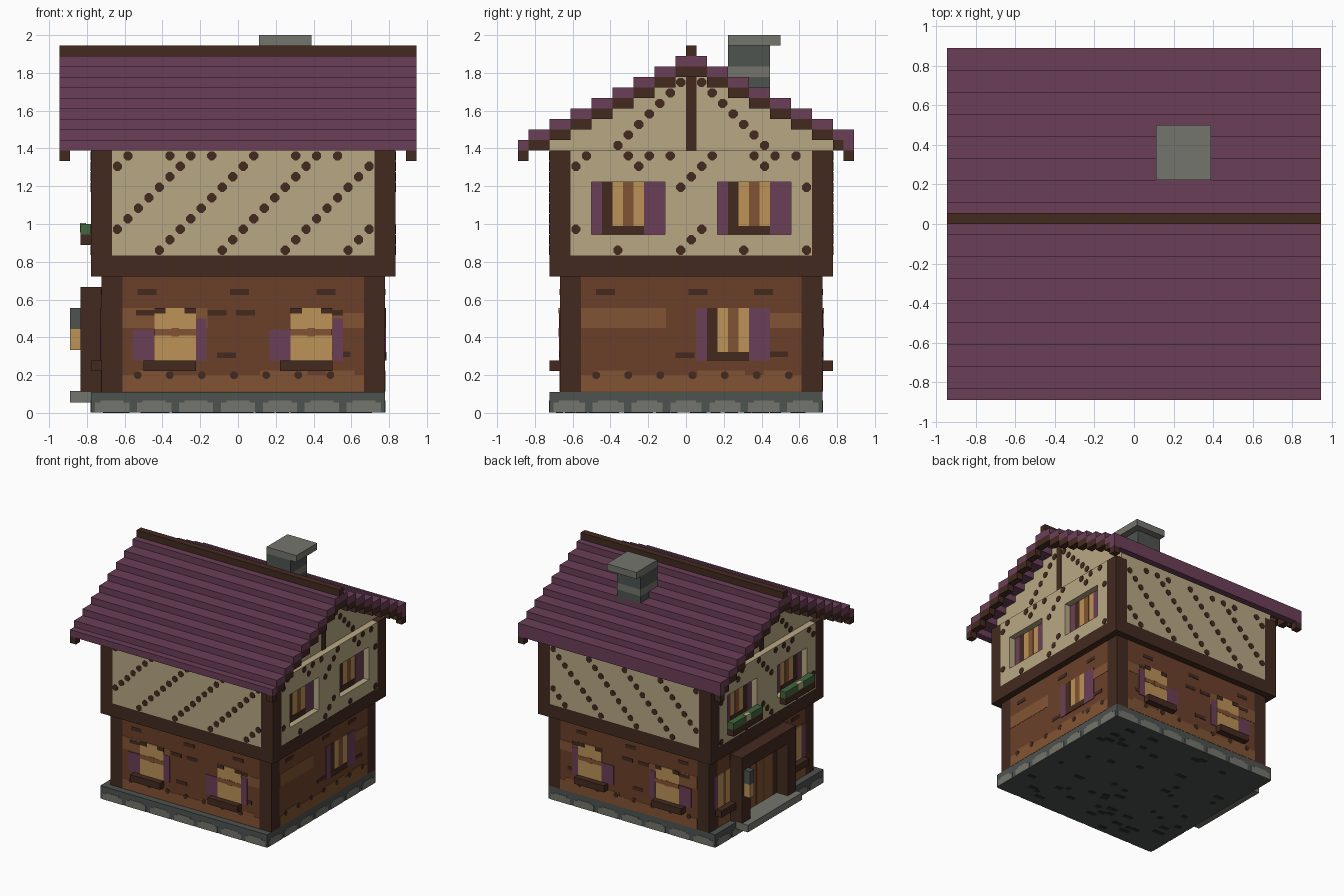
import bpy, bmesh, math, random
from mathutils import Vector

if "Cube" in bpy.data.objects:
    bpy.data.objects.remove(bpy.data.objects["Cube"], do_unlink=True)
random.seed(4)
U = 1 / 18  # grid unit of the whole house


def material(name, hex_code):
    rgb = [int(hex_code[i:i + 2], 16) / 255 for i in (0, 2, 4)]
    col = [c / 12.92 if c < 0.04045 else ((c + 0.055) / 1.055) ** 2.4 for c in rgb] + [1]
    m = bpy.data.materials.new(name)
    m.use_nodes = True
    m.diffuse_color = col
    bsdf = m.node_tree.nodes["Principled BSDF"]
    bsdf.inputs["Base Color"].default_value = col
    bsdf.inputs["Roughness"].default_value = 0.9
    return m


PURPLE = material("plum_tile", "6B3F58")
DARK = material("dark_timber", "442A20")
MID = material("brown_log", "6B402A")
LIGHT = material("light_wood", "825433")
TAN = material("plaster", "B9A984")
AMBER = material("lit_glass", "BC9257")
SLATE = material("dark_stone", "4D5350")
STONE = material("light_stone", "74756C")
GREEN = material("leaf_green", "43663C")
COAL = material("charcoal_stone", "30312E")


def finish(name, bm, mat):
    bmesh.ops.recalc_face_normals(bm, faces=bm.faces)
    me = bpy.data.meshes.new(name)
    bm.to_mesh(me)
    bm.free()
    me.materials.append(mat)
    ob = bpy.data.objects.new(name, me)
    bpy.context.collection.objects.link(ob)
    return ob


def boxes(name, mat, items):
    """One object made from boxes given as x0, x1, y0, y1, z0, z1."""
    bm = bmesh.new()
    for x0, x1, y0, y1, z0, z1 in items:
        vs = bmesh.ops.create_cube(bm, size=1)["verts"]
        for v in vs:
            v.co = Vector(((x0 + x1) / 2 + v.co.x * (x1 - x0), (y0 + y1) / 2 + v.co.y * (y1 - y0),
                           (z0 + z1) / 2 + v.co.z * (z1 - z0)))
    return finish(name, bm, mat)


def on_wall(wall, a0, a1, z0, z1, d=0.003):
    """Box standing d out of a wall; wall = (axis, position, outward sign)."""
    axis, pos, s = wall
    lo, hi = sorted((pos - s * 0.002, pos + s * d))
    return (lo, hi, a0, a1, z0, z1) if axis == "x" else (a0, a1, lo, hi, z0, z1)


def dots(name, mat, wall, points, r=0.026, d=0.004):
    """Thin octagonal plates set on a wall."""
    axis, pos, s = wall
    bm = bmesh.new()
    for a, z in points:
        ring = []
        for depth in (0, d):
            p = pos + s * depth
            loop = []
            for k in range(8):
                t = math.pi / 8 + k * math.pi / 4
                b, h = a + r * math.cos(t), z + r * math.sin(t)
                loop.append(bm.verts.new((p, b, h) if axis == "x" else (b, p, h)))
            ring.append(loop)
        bm.faces.new(ring[0])
        bm.faces.new(ring[1])
        for k in range(8):
            n = (k + 1) % 8
            bm.faces.new((ring[0][k], ring[0][n], ring[1][n], ring[1][k]))
    finish(name, bm, mat)


# Stone base, with pale stones along its foot and dark spots below
boxes("stone_base", SLATE, [(-14*U, 14*U, -13*U, 13*U, 0.003, 2*U)])
base = {"front": ("y", -13*U, -1), "back": ("y", 13*U, 1), "right": ("x", 14*U, 1), "left": ("x", -14*U, -1)}
for side, w in base.items():
    half = (14 if w[0] == "y" else 13) * U
    edges = [-half + 2 * half * i / 7 for i in range(8)]
    boxes("base_stones_" + side, STONE,
          [on_wall(w, a + 0.02, b - 0.02, 0.003, 0.055) for a, b in zip(edges, edges[1:])]
          + [on_wall(w, a + 0.05, b - 0.05, 0.05, 0.066) for a, b in zip(edges, edges[1:])])
boxes("base_underside_spots", COAL, [(x, x + random.uniform(.03, .09), y, y + 0.035, 0, 0.005)
      for x, y in [(random.uniform(-.74, .65), random.uniform(-.7, .65)) for _ in range(55)]])


def posts(name, x0, x1, y0, y1, z0, z1):
    w = 2 * U
    boxes(name, DARK, [(x, x + w, y, y + w, z0, z1) for x in (x0, x1 - w) for y in (y0, y1 - w)])


# Lower storey: corner posts and log infill
LX0, LX1, LY0, LY1 = -13*U, 14*U, -12*U, 13*U
posts("lower_corner_posts", LX0, LX1, LY0, LY1, 2*U, 13*U)
boxes("log_walls", MID, [(LX0 + 2*U, LX1 - 2*U, LY0, LY1, 2*U, 13*U), (LX0, LX1, LY0 + 2*U, LY1 - 2*U, 2*U, 13*U)])
lower = {"front": ("y", LY0, -1), "back": ("y", LY1, 1), "right": ("x", LX1, 1), "left": ("x", LX0, -1)}
for side, w in lower.items():
    a0, a1 = (LX0 + 2*U, LX1 - 2*U) if w[0] == "y" else (LY0 + 2*U, LY1 - 2*U)
    strips = [(a0, a1, 0.113, 0.2), (a0 + .07, a0 + .25, 0.2, 0.225), (a1 - .55, a1 - .3, 0.2, 0.225),
              (a1 - .2, a1 - .05, 0.2, 0.225), (a0, a0 + .45, 0.45, 0.555), (a1 - .3, a1, 0.45, 0.53)]
    boxes("pale_logs_" + side, LIGHT, [on_wall(w, *s, 0.002) for s in strips])
    # Knots and chinks between the logs
    marks = [(a0 + .13, .64), (a0 + .62, .64), (a1 - .2, .64), (a0 + .55, .305), (a1 - .12, .31)]
    if w[0] == "y":
        marks += [(a, .53) for a in (a0 + .12, a0 + .5, a0 + .65, a1 - .16)]
    boxes("log_chinks_" + side, DARK, [on_wall(w, a - .05, a + .05, z - .015, z + .015) for a, z in marks])
    dots("log_knots_" + side, DARK, w, [(a0 + .08 + .17 * i, .2) for i in range(7)], 0.022)

# Front and back windows with shutters and projecting sills
for side in ("front", "back"):
    w = lower[side]
    for tag, c in (("a", -6*U), ("b", 7*U)):
        n = "%s_window_%s" % (side, tag)
        boxes(n + "_glass", AMBER, [on_wall(w, c - .11, c + .11, 5*U, 10*U, .006)])
        boxes(n + "_frame", LIGHT, [on_wall(w, c - .11, c + .11, .41, .445, .008),
                                    on_wall(w, c - .02, c + .02, .405, .45, .009)])
        boxes(n + "_lintel", DARK, [on_wall(w, c - .11, c - .05, .525, 10*U, .008),
                                    on_wall(w, c + .05, c + .11, .525, 10*U, .008)])
        boxes(n + "_shutters", PURPLE, [on_wall(w, c - 4*U, c - 2*U, 5*U, .44, .005),
                                        on_wall(w, c + 2*U, c + 3*U, 5*U, 9*U, .005)])
        boxes(n + "_sill", DARK, [on_wall(w, c - 3*U, c + 2*U, 4*U, 5*U, U)])


def tall_window(name, w, a, z):
    """Narrow shuttered window, seven units wide and five high, from corner a, z."""
    t, b = z + 5*U, z + U
    boxes(name + "_glass", AMBER, [on_wall(w, a + 2*U, a + 5*U, z, t, .004)])
    boxes(name + "_mullion", LIGHT, [on_wall(w, a + 3*U, a + 4*U, z, t, .006)])
    boxes(name + "_frame", DARK, [on_wall(w, a + U, a + 2*U, z, t, .005), on_wall(w, a + U, a + 5*U, z, b - .01, .008)])
    boxes(name + "_shutters", PURPLE, [on_wall(w, a, a + U, z, t, .005), on_wall(w, a + 5*U, a + 7*U, z, t, .005)])


tall_window("right_lower_window", lower["right"], U, 5*U)

# Entrance side: porch frame, door, step, lantern and two small windows
w = lower["left"]
PY0, PY1 = -5*U, 8*U
boxes("porch_frame", DARK, [(-15*U, LX0, PY0, PY0 + 2*U, 2*U, 10*U), (-15*U, LX0, PY1 - 2*U, PY1, 2*U, 10*U),
                            (-15*U, LX0, PY0, PY1, 10*U, 12*U)])
boxes("door", LIGHT, [on_wall(w, -2*U, 5*U, 2*U, 9*U, .006)])
boxes("door_surround", DARK, [on_wall(w, -3*U, -2*U, 2*U, 10*U, .008), on_wall(w, 5*U, 6*U, 2*U, 10*U, .008),
                              on_wall(w, -2*U, 5*U, 9*U, 10*U, .008)])
boxes("door_planks", MID, [on_wall(w, a, a + .015, 2*U, 9*U, .008) for a in (0, .09, .18)])
boxes("door_step", STONE, [(-16*U, LX0, PY0, PY1, U, 2*U + .004)])
boxes("lantern_glass", AMBER, [(-16*U, -15*U, 6.5*U, 7.5*U, 6*U, 8*U)])
boxes("lantern_cap", SLATE, [(-16*U, -15*U, 6.5*U, 7.5*U, 8*U, 10*U)])
for tag, c in (("a", 9.5*U), ("b", -7.5*U)):
    n = "entrance_window_" + tag
    boxes(n + "_glass", AMBER, [on_wall(w, c - 1.5*U, c + 1.5*U, 5*U, 10*U, .006)])
    boxes(n + "_frame", LIGHT, [on_wall(w, c - .015, c + .015, 5*U, 10*U, .008)])
    boxes(n + "_shutters", PURPLE, [on_wall(w, c + s - U/2, c + s + U/2, 5*U, 10*U, .005) for s in (-2*U, 2*U)])
    boxes(n + "_sill", DARK, [on_wall(w, c - 2*U, c + 2*U, 4*U, 5*U, U)])

# Upper storey: floor band, posts and plaster with deep window openings
X0, X1, Y0, Y1, ZB, ZT = -14*U, 15*U, -13*U, 14*U, 15*U, 25*U
boxes("floor_band", DARK, [(X0, X1, Y0, Y1, 13*U, ZB)])
posts("upper_corner_posts", X0, X1, Y0, Y1, ZB, ZT)
plaster = [(X0 + 2*U, X1 - 2*U, Y0, Y1, ZB, ZT), (X0 + U, X1 - U, Y0 + 2*U, Y1 - 2*U, ZB, ZT)]
for x in (X0, X1 - U):
    plaster += [(x, x + U, Y0 + 2*U, Y1 - 2*U, ZB, 17*U), (x, x + U, Y0 + 2*U, Y1 - 2*U, 22*U, ZT)]
    plaster += [(x, x + U, a*U, b*U, 17*U, 22*U) for a, b in ((-11, -9), (-2, 3), (10, 12))]
boxes("plaster_walls", TAN, plaster)
for side, pos, s in (("right", X1 - U, 1), ("left", X0 + U, -1)):
    for tag, a in (("a", -9*U), ("b", 3*U)):
        tall_window("%s_upper_window_%s" % (side, tag), ("x", pos, s), a, 17*U)

# Flower boxes below the upper windows of the entrance side
for tag, c in (("a", -6*U), ("b", 6.5*U)):
    boxes("flower_box_" + tag, DARK, [(X0 - U, X0, c - 3.5*U, c + 3.5*U, 16*U, 17*U)])
    boxes("flower_leaves_" + tag, GREEN, [(X0 - U, X0, c - 3.5*U, c + 3.5*U, 17*U, 18*U)])
    boxes("flower_blooms_" + tag, TAN, [(X0 - U - .004, X0 - U/2, c - U/2, c + U/2, 17.2*U, 18*U + .004)])

# Dotted diagonal braces on the plaster
upper = {"front": ("y", Y0, -1), "back": ("y", Y1, 1), "right": ("x", X1, 1), "left": ("x", X0, -1)}
for side, w in upper.items():
    a0, a1 = (X0 + 2*U, X1 - 2*U) if w[0] == "y" else (Y0 + 2*U, Y1 - 2*U)
    pts = []
    for start in range(-10, 26, 6):
        for k in range(10):
            a, z = a0 + (start + 2.5 + k) * U, ZB + (k + .5) * U
            hole = w[0] == "x" and 17*U - .03 < z < 22*U + .03 and any(
                p*U - .03 < a < q*U + .03 for p, q in ((-9, -2), (3, 10)))
            if a0 < a < a1 and not hole:
                pts.append((a, z))
    pts += [(a0 + (1.5 + 4 * k) * U, ZT - U/2) for k in range(6)]
    dots("brace_dots_" + side, DARK, w, pts)

# Stepped roof: (y0, y1, top), rising one unit for every two across
steps = [(-16, -15, 26)]
for i in range(7):
    steps += [(-15 + 2*i, -13 + 2*i, 27 + i), (14 - 2*i, 16 - 2*i, 27 + i)]
steps.append((-1, 2, 34))
RX = 17*U
boxes("roof_tiles", PURPLE, [(-RX, RX, a*U, b*U, (t - 1)*U, t*U) for a, b, t in steps]
      + [(-RX, RX, 15*U, 16*U, 25*U, 26*U)])
boxes("roof_ridge", DARK, [(-RX, RX, 0, U, 34*U, 35*U)])
rafters = [(a, b, t) for a, b, t in steps if b < 16] + [(14, 15, 27), (15, 16, 26)]
boxes("gable_rafters", DARK, [(x, x + U, a*U, b*U, (t - 2)*U, (t - 1)*U)
                              for x in (-RX, RX - U) for a, b, t in rafters])

# Gables set one unit back, with a king post and sloping braces
GX0, GX1 = X0 + U, X1 - U
boxes("gable_walls", TAN, [(GX0, GX1, a*U, b*U, ZT, (t - 1)*U) for a, b, t in steps if a >= -13 and b <= 14])
for side, w in (("right", ("x", GX1, 1)), ("left", ("x", GX0, -1))):
    boxes("king_post_" + side, DARK, [on_wall(w, 0, U, ZT, 33*U, .006)])
    pts = [(U/2 + s * (7 - k) * U, ZT + (k + .5) * U) for s in (-1, 1) for k in range(7) if 7 - k > 0]
    pts += [(U/2 + s * k * U, 31.5*U - abs(k - 1) * U) for s in (-1, 1) for k in (1, 2)]
    dots("gable_brace_dots_" + side, DARK, w, pts)

# Chimney in courses under an overhanging cap
CX, CY = 2*U, 4*U
boxes("chimney_dark_courses", SLATE, [(CX, CX + 4*U, CY, CY + 4*U, 28*U, 32*U),
                                      (CX, CX + 4*U, CY, CY + 4*U, 33*U, 35*U)])
boxes("chimney_pale_courses", STONE, [(CX, CX + 4*U, CY, CY + 4*U, 32*U, 33*U)])
boxes("chimney_cap", STONE, [(CX, CX + 5*U, CY, CY + 5*U, 35*U, 36*U)])
